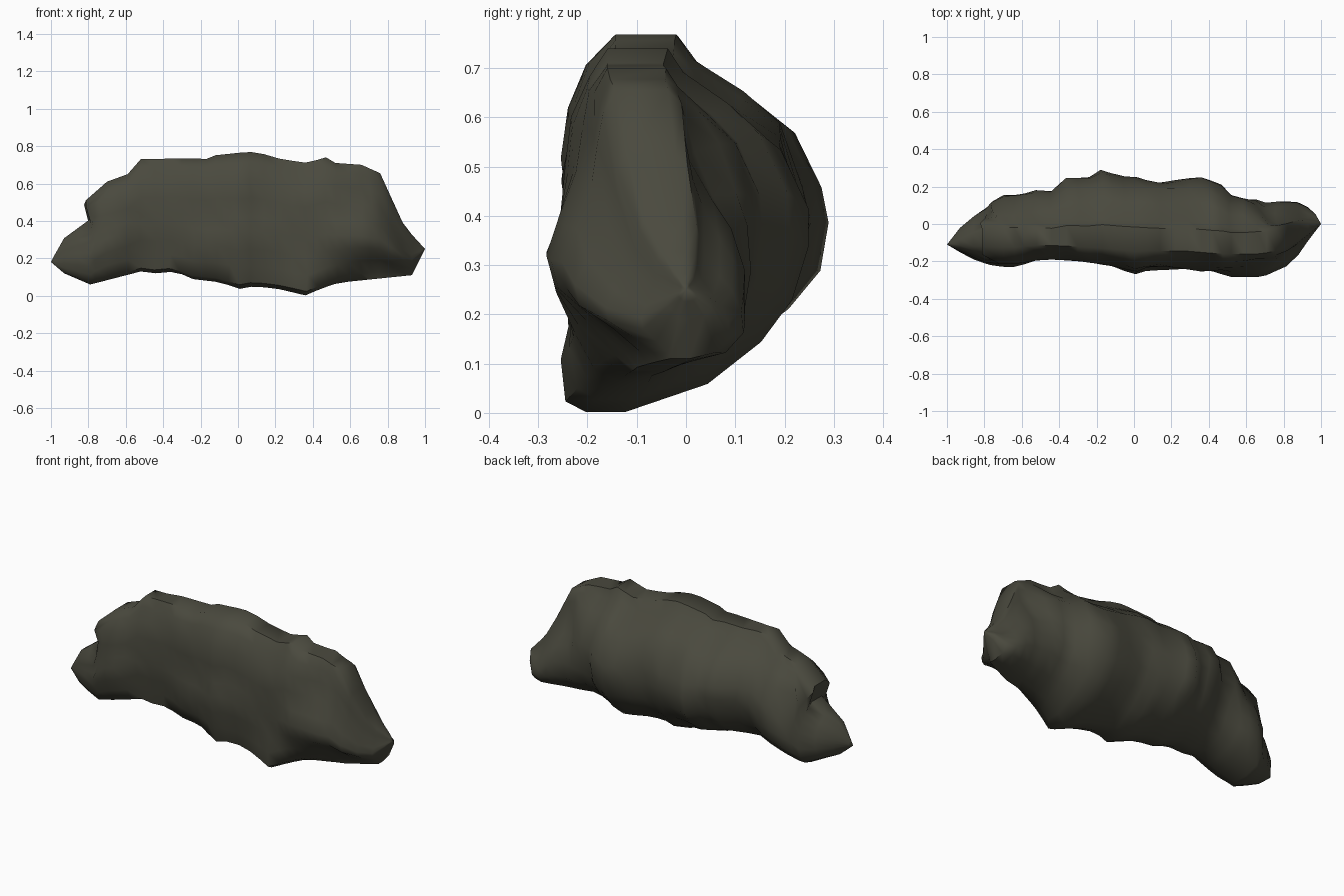
import bpy, bmesh, math
from mathutils import Vector, noise

if "Cube" in bpy.data.objects:
    bpy.data.objects.remove(bpy.data.objects["Cube"])

# Outline curves: (x, value), read along the length of the boulder
TOP = [(-1, .18), (-.94, .30), (-.79, .41), (-.765, .51), (-.70, .61), (-.59, .65), (-.52, .73),
       (-.25, .735), (-.15, .73), (-.13, .75), (.06, .77), (.15, .755), (.23, .73), (.37, .71),
       (.47, .74), (.52, .71), (.66, .70), (.76, .655), (.89, .37), (1, .25)]
BOTTOM = [(-1, .18), (-.93, .12), (-.79, .06), (-.5, .135), (-.44, .12), (-.33, .13), (-.25, .09),
          (-.08, .07), (0, .035), (.08, .05), (.2, .04), (.36, .002), (.45, .04), (.54, .07),
          (.93, .11), (1, .25)]
BACK = [(-1, -.11), (-.9, .02), (-.74, .15), (-.6, .175), (-.43, .17), (-.36, .25), (-.23, .25),
        (-.17, .29), (-.05, .25), (.1, .23), (.36, .25), (.49, .2), (.51, .16), (.66, .14),
        (.71, .11), (.87, .125), (.96, .07), (1, 0)]
FRONT = [(-1, -.11), (-.82, -.21), (-.66, -.23), (-.5, -.19), (-.28, -.21), (-.1, -.24), (.01, -.27),
         (.08, -.25), (.3, -.24), (.52, -.28), (.68, -.285), (.84, -.21), (1, 0)]
SPINE = [(-1, -.11), (-.8, -.07), (-.5, -.07), (0, -.08), (.4, -.1), (.75, -.09), (.9, -.04), (1, 0)]

# Cross-section profiles: (height fraction, width fraction)
MID_BACK = [(0, .1), (.08, .5), (.2, .77), (.32, .92), (.47, 1), (.58, .97), (.75, .84), (.84, .6), (.93, .3), (1, .2)]
MID_FRONT = [(0, .3), (.03, .6), (.15, .8), (.28, .88), (.42, 1), (.52, .9), (.66, .95), (.8, .8), (.92, .6), (1, .35)]
END_BACK = [(0, .3), (.06, .75), (.2, 1), (.35, .97), (.5, .85), (.6, .7), (.75, .5), (.88, .42), (.95, .38), (1, .25)]
END_FRONT = [(0, .08), (.06, .2), (.17, .55), (.28, .95), (.38, 1), (.5, .85), (.66, .65), (.8, .55), (.92, .5), (1, .35)]


def sample(curve, x):
    for (x0, v0), (x1, v1) in zip(curve, curve[1:]):
        if x <= x1:
            return v0 + (v1 - v0) * (x - x0) / (x1 - x0)
    return curve[-1][1]


def section(x):
    zb, zt, yb, yf, c = (sample(k, x) for k in (BOTTOM, TOP, BACK, FRONT, SPINE))
    # narrow pear shape toward both ends
    w_back = sample([(-1, .0), (-.85, .2), (-.76, .75), (-.5, 0), (.6, 0), (.73, 1), (1, 1)], x)
    w_front = sample([(-1, 0), (.4, 0), (.7, 1), (1, 1)], x)
    foot = max(0, 1 - abs(x - .36) / .18)       # front foot under the right half
    pts = []
    for mid, end, y, w in ((MID_BACK, END_BACK, yb, w_back),
                           (MID_FRONT[::-1], END_FRONT[::-1], yf, w_front)):
        for (t0, f0), (t1, f1) in zip(mid, end):
            t, f = t0 + (t1 - t0) * w, f0 + (f1 - f0) * w
            p = Vector((x, c + f * (y - c), zb + t * (zt - zb)))
            if 0 < t < 1:
                p.y += .02 * noise.noise(p * 6) * min(1, (1 - abs(x)) * 5)
                p.x += .02 * noise.noise(p * 5 + Vector((7, 3, 1))) * (abs(x) < .9)
            p.y -= .06 * foot * max(0, 1 - p.z / .22)
            if -.80 < x < -.68:                 # overhanging lip on the left
                p.x -= .065 * max(0, 1 - abs(p.z - .49) / .08)
            pts.append(p)
    return pts


# Boulder body lofted through the cross-sections
stations = [-.985, -.93, -.86, -.79, -.765, -.70, -.64, -.59, -.52, -.44, -.36, -.30, -.24, -.17, -.12,
            -.05, .01, .07, .14, .22, .29, .36, .42, .47, .52, .59, .66, .71, .76, .82, .88, .93, .97, .988]
bm = bmesh.new()
rings = [[bm.verts.new(p) for p in section(x)] for x in stations]
n = len(rings[0])
for a, b in zip(rings, rings[1:]):
    for i in range(n):
        j = (i + 1) % n
        bm.faces.new((a[i], a[j], b[j], b[i]))
for ring, tip in ((rings[0], (-1, -.11, .18)), (rings[-1], (1, 0, .25))):
    v = bm.verts.new(tip)
    for i in range(n):
        bm.faces.new((ring[i], ring[(i + 1) % n], v))
for v in bm.verts:
    v.co.z = max(0, v.co.z)
bmesh.ops.recalc_face_normals(bm, faces=bm.faces)
mesh = bpy.data.meshes.new("boulder")
bm.to_mesh(mesh)
bm.free()

stone = bpy.data.materials.new("dark olive stone")
stone.diffuse_color = (.068, .067, .048, 1)
stone.use_nodes = True
stone.node_tree.nodes["Principled BSDF"].inputs["Base Color"].default_value = stone.diffuse_color
mesh.materials.append(stone)
boulder = bpy.data.objects.new("boulder", mesh)
bpy.context.collection.objects.link(boulder)
bpy.context.view_layer.objects.active = boulder
boulder.select_set(True)
bpy.ops.object.shade_smooth_by_angle(angle=math.radians(50))
